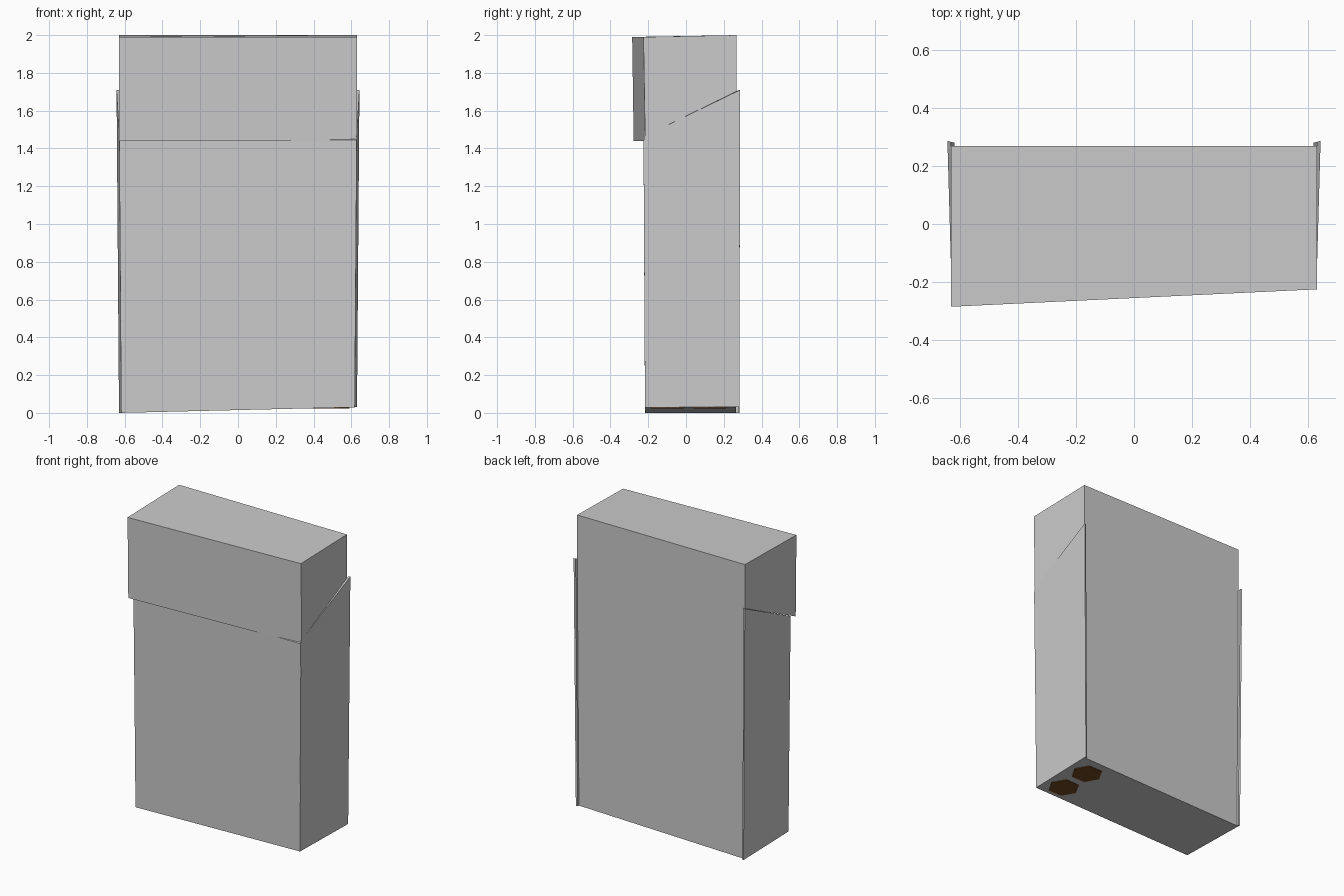
import bpy, bmesh
from math import pi

if "Cube" in bpy.data.objects:
    bpy.data.objects.remove(bpy.data.objects["Cube"])


def loft(name, lower, upper, open_bottom=False):
    """Solid between two matching rings of corner points."""
    bm = bmesh.new()
    a = [bm.verts.new(p) for p in lower]
    b = [bm.verts.new(p) for p in upper]
    n = len(a)
    for i in range(n):
        j = (i + 1) % n
        bm.faces.new((a[i], a[j], b[j], b[i]))
    bm.faces.new(b)
    if not open_bottom:
        bm.faces.new(a[::-1])
    if not open_bottom:
        bmesh.ops.recalc_face_normals(bm, faces=bm.faces)
    me = bpy.data.meshes.new(name)
    bm.to_mesh(me)
    bm.free()
    ob = bpy.data.objects.new(name, me)
    bpy.context.collection.objects.link(ob)
    return ob


def base_z(x):
    """Height of the slightly tilted underside."""
    return 0.015 + x * 0.024


# Carton body: tilted underside, slanted rim hidden in the lid
loft("carton_body",
     [(x, y, base_z(x)) for x, y in
      ((-.617, -.217), (.617, -.217), (.622, .266), (-.622, .266))],
     [(-.628, -.225, 1.445), (.628, -.225, 1.445), (.628, .267, 1.70), (-.628, .267, 1.70)])

# Hinged lid: open shell, front skewed forward on the left
loft("lid",
     [(-.63, -.277, 1.44), (.63, -.216, 1.44), (.63, .267, 1.70), (-.63, .267, 1.70)],
     [(-.63, -.285, 1.99), (.63, -.225, 1.99), (.63, .268, 2.0), (-.63, .268, 2.0)],
     open_bottom=True)

# Side flaps: splayed outward towards the back
for s, side in ((-1, "left"), (1, "right")):
    z = base_z(s * .62)
    t = .012
    loft(side + "_flap",
         [(s * .618, -.217, z), (s * .63, .282, z),
          (s * (.63 - t), .28, z), (s * (.618 - t), -.212, z)],
         [(s * .6285, -.223, 1.463), (s * .643, .287, 1.71),
          (s * (.643 - t), .283, 1.71), (s * (.6285 - t), -.215, 1.463)])

# Two six-sided sticks whose brown ends show through the underside
brown = bpy.data.materials.new("brown_tip")
brown.diffuse_color = (0.17, 0.065, 0.015, 1)
brown.use_nodes = True
brown.node_tree.nodes["Principled BSDF"].inputs["Base Color"].default_value = brown.diffuse_color
for i, y in enumerate((-.10, .125)):
    bpy.ops.mesh.primitive_cylinder_add(vertices=6, radius=.1, depth=.5,
                                        location=(.49, y, .274), rotation=(0, 0, pi / 6))
    ob = bpy.context.object
    ob.name = f"stick_{i + 1}"
    ob.data.materials.append(brown)
